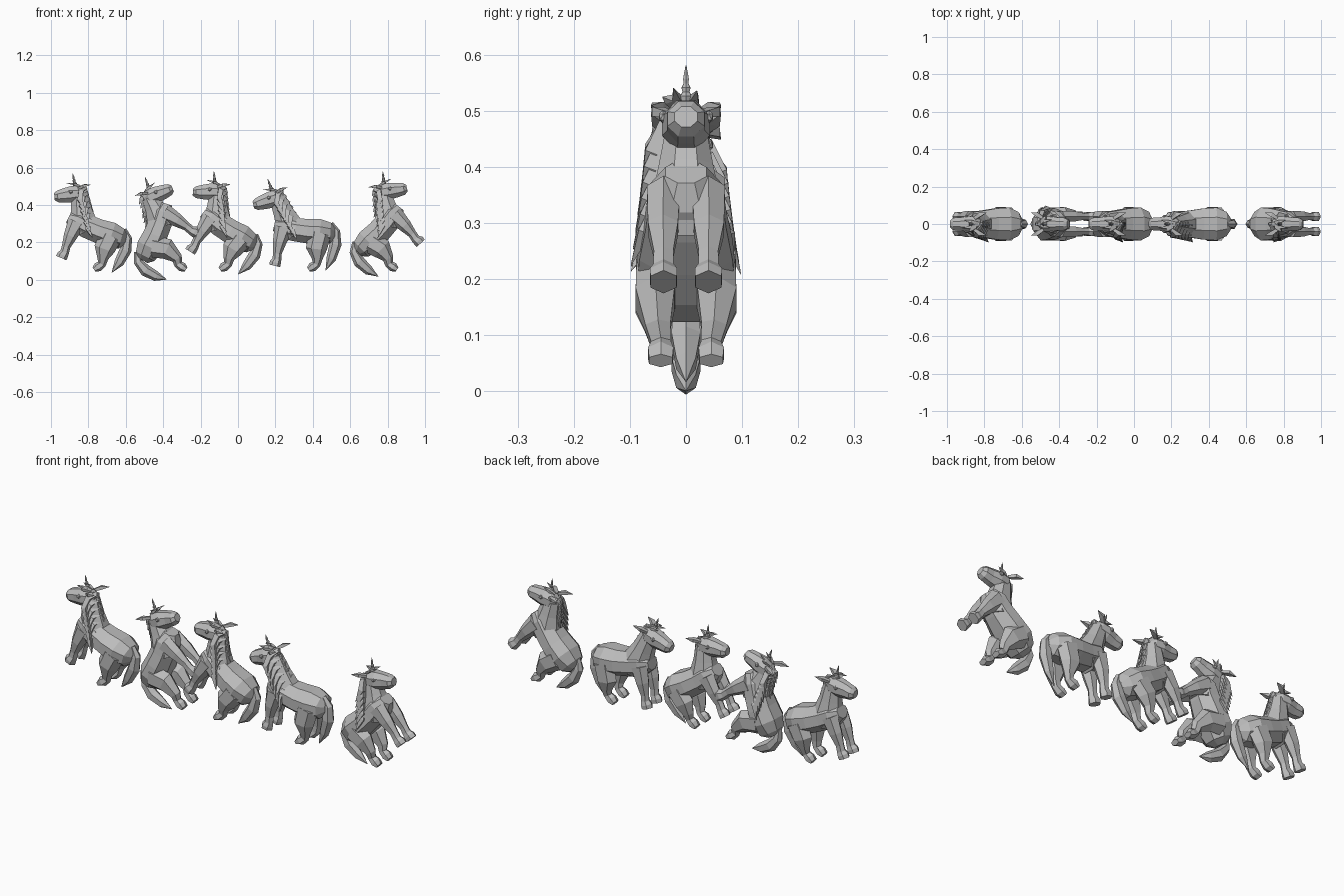
import bpy, bmesh, math
from mathutils import Vector, Matrix

cube = bpy.data.objects.get("Cube")
if cube:
    bpy.data.objects.remove(cube)

stone = bpy.data.materials.new("stone_grey")
stone.use_nodes = True
GREY = (0.5, 0.5, 0.5, 1)
stone.diffuse_color = GREY
stone.node_tree.nodes["Principled BSDF"].inputs["Base Color"].default_value = GREY


def rot(x, z, degrees):
    """Turn a side-plane point upward by an angle."""
    a = math.radians(degrees)
    return Vector((x * math.cos(a) - z * math.sin(a), 0, x * math.sin(a) + z * math.cos(a)))


def loft(bm, rings, sides=8):
    """Skin a tube through (centre, half width, half depth) rings."""
    loops = []
    for i, (c, w, d) in enumerate(rings):
        t = (rings[min(i + 1, len(rings) - 1)][0] - rings[max(i - 1, 0)][0]).normalized()
        s = Vector((0, 1, 0))
        s = (s - t * s.dot(t)).normalized()
        u = t.cross(s)
        turn = math.pi / sides
        loops.append([bm.verts.new(c + s * w * math.cos(2 * turn * k + turn)
                                   + u * d * math.sin(2 * turn * k + turn))
                      for k in range(sides)])
    for a, b in zip(loops, loops[1:]):
        for k in range(sides):
            n = (k + 1) % sides
            bm.faces.new((a[k], a[n], b[n], b[k]))
    bm.faces.new(loops[0][::-1])
    bm.faces.new(loops[-1])


def spike(bm, points, width, thick):
    """Pointed hair lock: thin at the root, full in the middle, sharp at the tip."""
    last = len(points) - 1
    rings = []
    for i, p in enumerate(points):
        f = 0.7 if i == 0 else (0.04 if i == last else 1)
        rings.append((p, width * f, thick * f))
    loft(bm, rings, 4)


def build(number, hip_x, facing, side, pitch):
    hip_z = 0.24 - 0.0012 * pitch
    hip = Vector((0, 0, hip_z))
    brow = Vector((0.315 - 0.0047 * pitch, 0, 0.47 + 0.0032 * pitch - 0.00004 * pitch ** 2))
    place = Matrix.Translation((hip_x, 0, 0)) @ Matrix.Diagonal((facing, side, 1, 1))

    def torso(x, z):
        return hip + rot(x, z, pitch)

    def face(x, z, y=0):
        return brow + rot(x, z, 0.65 * pitch) + Vector((0, y, 0))

    def finish(name, bm):
        bm.transform(place)
        bmesh.ops.recalc_face_normals(bm, faces=bm.faces[:])
        mesh = bpy.data.meshes.new(name)
        bm.to_mesh(mesh)
        bm.free()
        mesh.materials.append(stone)
        obj = bpy.data.objects.new(f"{name}_{number}", mesh)
        bpy.context.collection.objects.link(obj)

    # Barrel
    bm = bmesh.new()
    loft(bm, [(torso(x, z), w, h) for x, z, w, h in (
        (-.08, .01, .03, .03), (-.055, .01, .07, .06), (0, .015, .095, .075),
        (.07, .02, .09, .07), (.14, .03, .078, .068), (.2, .045, .07, .065),
        (.245, .055, .04, .035))])
    finish("body", bm)

    # Neck
    base, poll = torso(.165, .045), face(-.085, -.03)
    bm = bmesh.new()
    loft(bm, [(torso(.13, .01), .07, .07), (base, .068, .08),
              (base.lerp(poll, .5), .052, .058), (poll, .038, .045)])
    finish("neck", bm)

    # Head, with ears and eyes
    bm = bmesh.new()
    loft(bm, [(face(x, z), w, h) for x, z, w, h in (
        (-.115, -.025, .022, .025), (-.09, -.03, .042, .045), (-.05, -.042, .046, .048),
        (-.01, -.055, .037, .042), (.025, -.066, .036, .034), (.042, -.07, .022, .02))])
    finish("head", bm)
    bm = bmesh.new()
    for s in (-1, 1):
        spike(bm, [face(-.08, -.005, s * .03), face(-.105, .012, s * .05),
                   face(-.14, .025, s * .062)], .016, .012)
    finish("ears", bm)
    bm = bmesh.new()
    for s in (-1, 1):
        spot = Matrix.Translation(face(-.04, -.03, s * .041)) @ Matrix.Diagonal((1, .7, 1, 1))
        bmesh.ops.create_icosphere(bm, subdivisions=1, radius=.012, matrix=spot)
    finish("eyes", bm)

    # Ringed horn
    bm = bmesh.new()
    foot, tip = face(-.062, -.005), face(-.035, .068)
    rings = []
    for k in range(4):
        r = .015 - .003 * k
        rings += [(foot.lerp(tip, k * .2), r * .8, r * .8),
                  (foot.lerp(tip, k * .2 + .1), r, r)]
    loft(bm, rings + [(tip, .001, .001)], 6)
    finish("horn", bm)

    # Front legs swing from the shoulder
    shoulder = torso(.195, .03)
    bm = bmesh.new()
    for s in (-1, 1):
        loft(bm, [(shoulder + rot(x, z, .75 * pitch) + Vector((0, s * y, 0)), w, d)
                  for x, z, y, w, d in (
            (0, .01, .04, .034, .05), (.022, -.07, .041, .031, .036),
            (.034, -.13, .04, .02, .023), (.036, -.16, .04, .021, .024),
            (.044, -.178, .04, .028, .03), (.048, -.195, .04, .027, .03))], 6)
    finish("front_legs", bm)

    # Hind legs stay planted while the body rears
    step = .04 + .002 * pitch
    bm = bmesh.new()
    for s in (-1, 1):
        loft(bm, [(Vector((x, s * y, z)), w, d) for x, z, y, w, d in (
            (0, hip_z + .01, .052, .042, .06), (step * .5, .165, .055, .04, .056),
            (step - .025, .115, .05, .026, .03), (step - .02, .085, .045, .02, .023),
            (step + .002, .068, .045, .026, .026), (step + .022, .055, .045, .024, .014))], 6)
    finish("hind_legs", bm)

    # Tail
    root = torso(-.055, .06)
    end = Vector((-.03 + .0018 * pitch, 0, .05 - .0008 * pitch))
    bend = rot(-.04, .015, pitch)
    bm = bmesh.new()
    loft(bm, [(root, .014, .016), (root.lerp(end, .22) + bend * .85, .025, .024),
              (root.lerp(end, .5) + bend, .03, .032),
              (root.lerp(end, .78) + bend * .6, .02, .026), (end, .001, .001)], 6)
    finish("tail", bm)

    # Mane locks fall over one side of the neck
    along = (poll - base).normalized()
    back = Vector((-along.z, 0, along.x))
    bm = bmesh.new()
    for k in range(6):
        t = k / 5
        crest = base.lerp(poll, .15 + t) + back * (.06 - .022 * t)
        drop = Vector((0, 0, -1))
        spike(bm, [crest, crest - back * .025 + Vector((0, .05 - .012 * t, 0)) + drop * .015,
                   crest - back * .03 + Vector((0, .074 - .012 * t, 0)) + drop * .06,
                   crest - back * .005 + Vector((0, .098 - .02 * t, 0)) + drop * .115], .016, .019)
        spike(bm, [crest - back * .02, crest + drop * .008,
                   crest + back * .015 + drop * .03], .014, .016)
    finish("mane", bm)

    # Forelock
    bm = bmesh.new()
    for y, reach in ((.016, -.01), (-.014, -.02), (.03, -.045)):
        spike(bm, [face(-.085, .008, y * .5), face(-.055, .012, y),
                   face(reach, .012, y * 1.4)], .012, .01)
    finish("forelock", bm)


# Row of five, from left to right: hip position, facing, mane side, rearing angle
for number, pose in enumerate(((-.68, -1, -1, 14), (-.46, 1, 1, 60), (.016, -1, -1, 25),
                               (.439, -1, -1, 0), (.708, 1, -1, 40)), 1):
    build(number, *pose)
